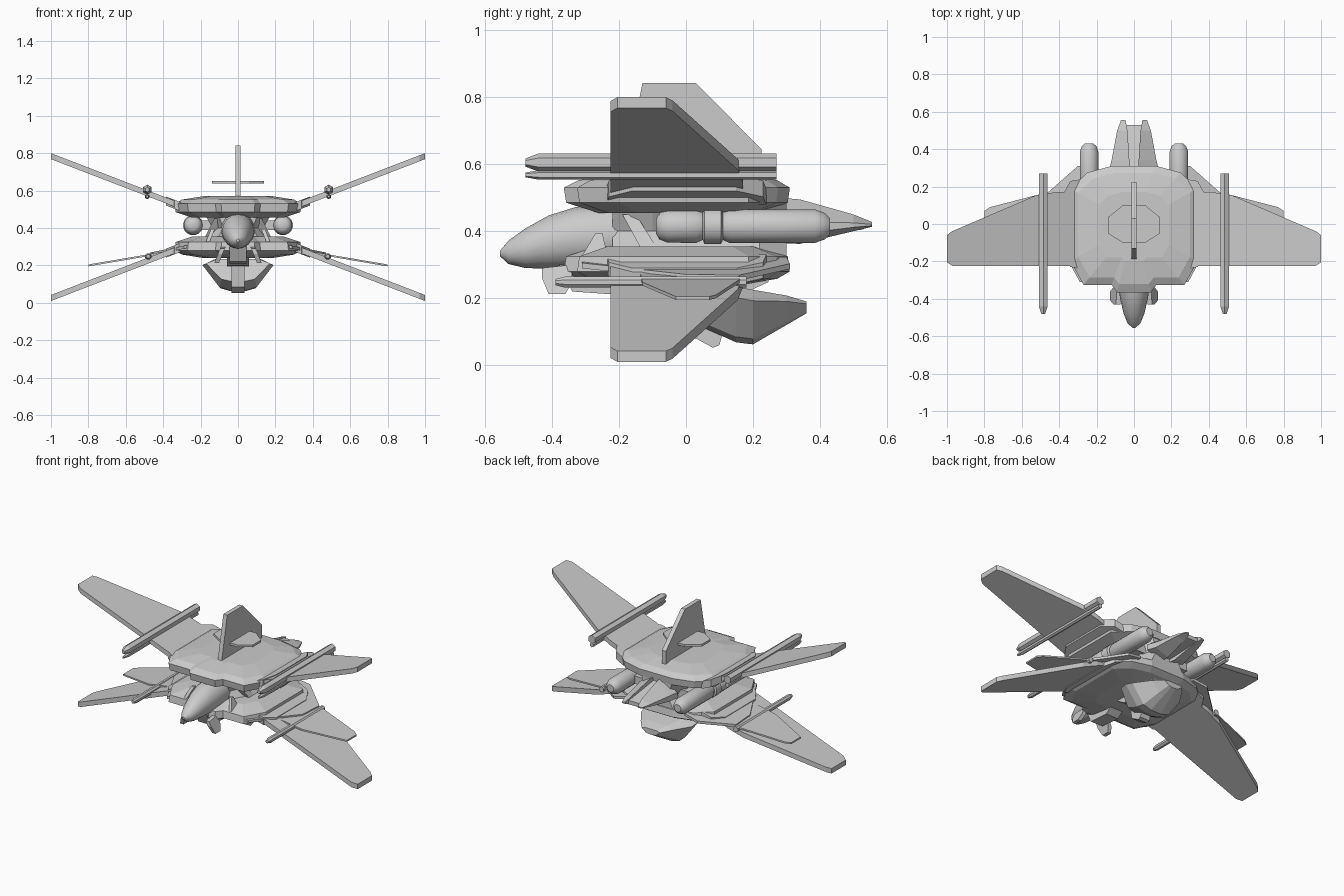
import bpy, bmesh, math
from mathutils import Vector

cube = bpy.data.objects.get("Cube")
if cube:
    bpy.data.objects.remove(cube)

grey = bpy.data.materials.new("hull grey")
grey.use_nodes = True
GREY = (0.6, 0.6, 0.6, 1)
grey.diffuse_color = GREY
grey.node_tree.nodes["Principled BSDF"].inputs["Base Color"].default_value = GREY
MID = 0.405  # height of the plane between the two hulls


def loft(name, rings, sx=1, flip=False, smooth=False):
    """Skin equal-length rings of points, capping both ends."""
    bm = bmesh.new()
    rows = []
    for ring in rings:
        rows.append([bm.verts.new((sx * x, y, 2 * MID - z if flip else z)) for x, y, z in ring])
    n = len(rows[0])
    for a, b in zip(rows, rows[1:]):
        for i in range(n):
            j = (i + 1) % n
            bm.faces.new((a[i], a[j], b[j], b[i]))
    bm.faces.new(rows[0])
    bm.faces.new(rows[-1])
    bmesh.ops.recalc_face_normals(bm, faces=bm.faces)
    mesh = bpy.data.meshes.new(name)
    bm.to_mesh(mesh)
    bm.free()
    mesh.materials.append(grey)
    obj = bpy.data.objects.new(name, mesh)
    bpy.context.collection.objects.link(obj)
    if smooth:
        bpy.ops.object.select_all(action="DESELECT")
        obj.select_set(True)
        bpy.context.view_layer.objects.active = obj
        bpy.ops.object.shade_smooth_by_angle(angle=math.radians(40))
    return obj


def plate(name, outline, height, thick, sx=1, flip=False):
    """Slab from an x-y outline; height(x) sets its slope across the span."""
    return loft(name, [[(x, y, height(x) + d) for x, y in outline]
                       for d in (-thick / 2, thick / 2)], sx, flip)


def side_slab(name, outline, x0, x1, sx=1, lean=0):
    """Slab from a y-z outline between two x positions."""
    return loft(name, [[(x + lean * (z - MID), y, z) for y, z in outline] for x in (x0, x1)], sx)


def tube(name, x, z, profile, sides, sx=1, smooth=False):
    """Round body along y from (y, radius) pairs."""
    turn = [math.tau * (i + 0.5) / sides for i in range(sides)]
    return loft(name, [[(x + r * math.cos(a), y, z + r * math.sin(a)) for a in turn]
                       for y, r in profile], sx, False, smooth)


def mirrored(half):
    return half + [(-x, y) for x, y in reversed(half)]


# Twin disc hulls
hull = mirrored([(0.09, -0.365), (0.12, -0.325), (0.27, -0.325), (0.34, -0.2),
                 (0.34, 0.19), (0.25, 0.275), (0.12, 0.31)])
levels = [(0.455, 0.72), (0.485, 0.98), (0.53, 1), (0.552, 0.88), (0.57, 0.55)]
for name, flip in (("upper_hull", False), ("lower_hull", True)):
    loft(name, [[(x * s, y * s, z) for x, y in hull] for z, s in levels], 1, flip)

# Central core joining the hulls
core = mirrored([(0.1, -0.22), (0.17, -0.1), (0.17, 0.22), (0.1, 0.3)])
loft("core", [[(x * s, y, z) for x, y in core]
              for z, s in ((0.32, 1.2), (0.4, 0.8), (0.49, 1.1))])

# Nose: pointed oval sections (y, half width, bottom, top)
nose = [(-0.555, 0.008, 0.325, 0.342), (-0.53, 0.035, 0.302, 0.372), (-0.48, 0.055, 0.29, 0.408),
        (-0.41, 0.072, 0.288, 0.447), (-0.33, 0.085, 0.288, 0.472), (-0.22, 0.09, 0.288, 0.485),
        (-0.1, 0.09, 0.3, 0.485)]
loft("nose", [[(w * math.cos(a), y, (lo + hi) / 2 + (hi - lo) / 2 * math.sin(a))
               for a in (math.tau * i / 16 for i in range(16))]
              for y, w, lo, hi in nose], smooth=True)

# Chin gun under the nose
side_slab("chin_mount", [(-0.38, 0.3), (-0.34, 0.22), (-0.2, 0.21), (-0.12, 0.27)], -0.045, 0.045)

for sx, side in ((1, "left"), (-1, "right")):
    # Sloping wings, with a clamp at the root of each
    for level, flip in (("upper", False), ("lower", True)):
        def rise(x):
            return 0.53 + 0.385 * (x - 0.34)
        plate(f"{level}_{side}_wing",
              [(0.31, -0.225), (0.97, -0.225), (1.0, -0.205), (1.0, -0.06), (0.975, -0.04),
               (0.52, 0.155), (0.42, 0.17), (0.31, 0.17)], rise, 0.032, sx, flip)
        plate(f"{level}_{side}_wing_root",
              [(0.28, -0.24), (0.34, -0.23), (0.385, -0.16), (0.385, 0.15), (0.34, 0.23),
               (0.28, 0.24)], lambda x: rise(x) - 0.003, 0.048, sx, flip)

    # Long guns over the upper wings and short guns over the lower ones
    tube(f"upper_{side}_gun", 0.485, 0.605,
         [(-0.48, 0.012), (-0.44, 0.027), (0.27, 0.027)], 6, sx)
    tube(f"upper_{side}_gun_rail", 0.485, 0.568,
         [(-0.48, 0.007), (-0.44, 0.014), (0.27, 0.014)], 6, sx)
    tube(f"lower_{side}_gun", 0.48, 0.248,
         [(-0.39, 0.01), (-0.36, 0.018), (0.18, 0.018)], 8, sx)

    # Thin fins and strakes around the lower hull
    plate(f"lower_{side}_fin",
          [(0.3, -0.14), (0.55, -0.13), (0.8, -0.03), (0.8, 0.07), (0.77, 0.09),
           (0.5, 0.16), (0.3, 0.18)], lambda x: 0.285 - 0.17 * (x - 0.3), 0.01, sx)
    plate(f"lower_{side}_strake",
          [(0.2, -0.31), (0.29, -0.31), (0.36, -0.18), (0.46, 0.0), (0.47, 0.16), (0.3, 0.31),
           (0.2, 0.3)], lambda x: 0.305 - 0.2 * (x - 0.25), 0.016, sx)

    # Engine pods with a raised band
    tube(f"{side}_engine", 0.24, 0.415,
         [(-0.09, 0.022), (-0.08, 0.04), (-0.055, 0.05), (0.03, 0.051), (0.05, 0.042),
          (0.055, 0.054), (0.105, 0.054), (0.11, 0.042), (0.13, 0.051), (0.385, 0.051),
          (0.415, 0.04), (0.43, 0.024)], 16, sx, True)
    side_slab(f"{side}_engine_pylon", [(-0.05, 0.39), (-0.05, 0.44), (0.25, 0.44), (0.25, 0.39)],
              0.1, 0.21, sx)

    # Cheek fins, struts and chin pods beside the nose
    side_slab(f"{side}_cheek_fin", [(-0.32, 0.31), (-0.27, 0.395), (-0.25, 0.395), (-0.23, 0.31)],
              0.12, 0.14, sx, -0.4)
    side_slab(f"{side}_strut", [(-0.19, 0.45), (-0.15, 0.45), (-0.08, 0.34), (-0.13, 0.34)],
              0.1, 0.15, sx, -0.5)
    side_slab(f"{side}_chin_pod",
              [(-0.43, 0.29), (-0.43, 0.26), (-0.41, 0.212), (-0.36, 0.212), (-0.34, 0.25),
               (-0.34, 0.3)], 0.025, 0.05, sx, -0.4)

    # Tail prongs, tapering to the rear
    prong = [(0.28, 0.02, 0.135, 0.365, 0.5), (0.34, 0.025, 0.12, 0.362, 0.495),
             (0.5, 0.035, 0.09, 0.4, 0.45), (0.555, 0.045, 0.07, 0.413, 0.428)]
    loft(f"{side}_tail_prong", [[(a, y, lo), (b, y, lo + 0.03 * (hi - lo) / 0.13),
                                 (b, y, (lo + hi) / 2), (a, y, hi)]
                                for y, a, b, lo, hi in prong], sx)

# Tail spine
side_slab("tail_spine", [(0.28, 0.38), (0.53, 0.405), (0.53, 0.43), (0.28, 0.48)], -0.04, 0.04)

# Dorsal fin with a flat crosspiece
side_slab("dorsal_fin", [(-0.19, 0.55), (-0.13, 0.842), (0.03, 0.842), (0.225, 0.645),
                         (0.225, 0.55)], -0.014, 0.014)
plate("dorsal_crosspiece", mirrored([(0.06, -0.1), (0.14, -0.05), (0.14, 0.035), (0.06, 0.1)]),
      lambda x: 0.645, 0.014)

# Belly thruster: angular bowl that narrows toward the rear
bowl = [(0.07, 0.9, 0.235, 0.115), (0.15, 1, 0.235, 0.068), (0.2, 0.95, 0.225, 0.062),
        (0.3, 0.6, 0.208, 0.12), (0.36, 0.35, 0.19, 0.155)]
shape = [(-0.12, 0), (-0.19, 0.2), (-0.1, 0.9), (-0.04, 1), (0.04, 1), (0.1, 0.9),
         (0.19, 0.2), (0.12, 0)]
loft("belly_thruster", [[(x * s, y + 0.05 * (0.5 - t) * (y < 0.1), top + (low - top) * t)
                         for x, t in shape] for y, s, top, low in bowl])
side_slab("belly_keel", [(0.0, 0.25), (0.02, 0.085), (0.08, 0.052), (0.1, 0.06), (0.15, 0.25)],
          -0.035, 0.035)
side_slab("belly_mount", [(-0.1, 0.25), (-0.02, 0.2), (0.12, 0.19), (0.25, 0.25)], -0.06, 0.06)
